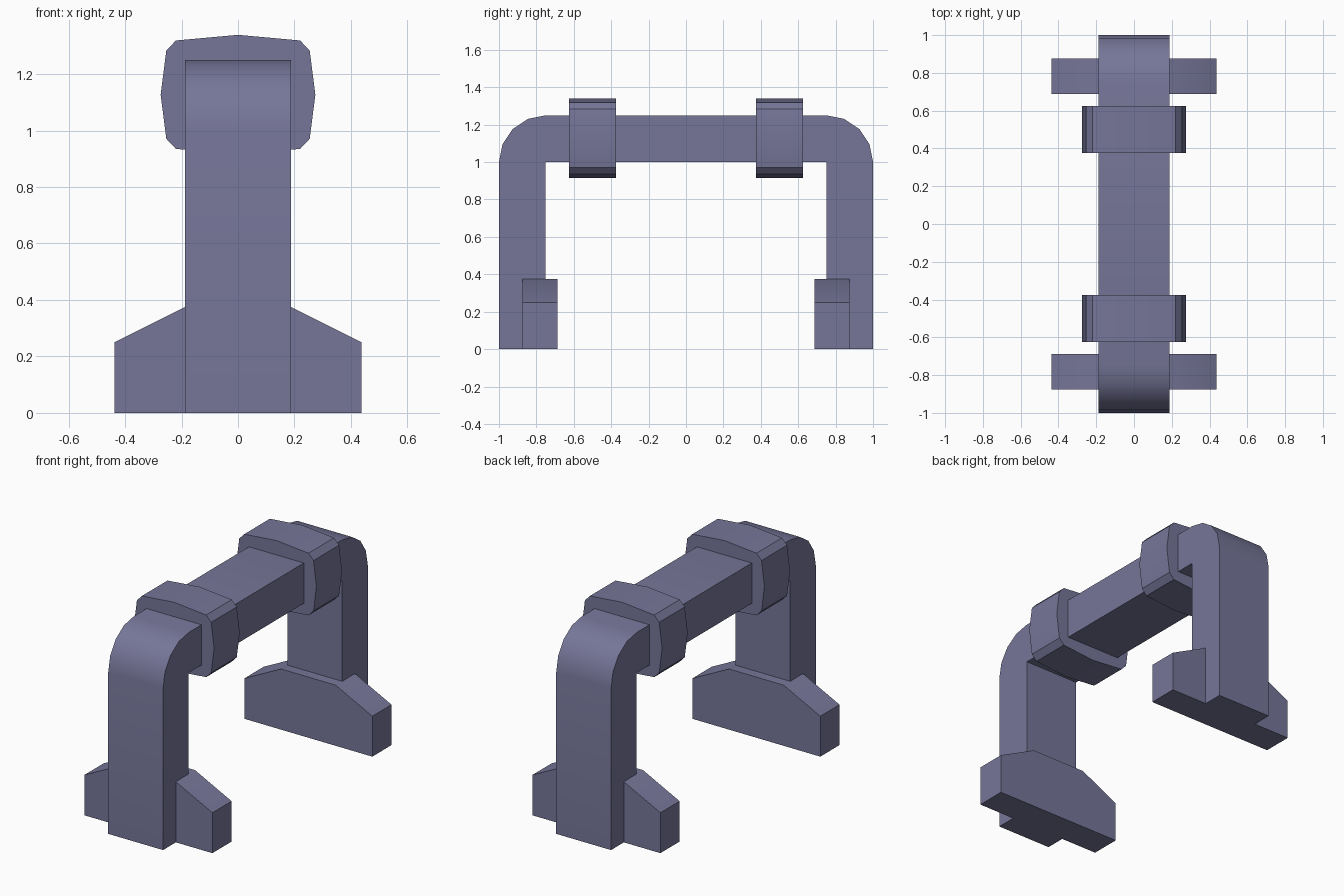
import bpy
import math

if "Cube" in bpy.data.objects:
    bpy.data.objects.remove(bpy.data.objects["Cube"])

mat = bpy.data.materials.new("slate violet")
mat.diffuse_color = (0.181, 0.181, 0.319, 1)
mat.use_nodes = True
mat.node_tree.nodes["Principled BSDF"].inputs["Base Color"].default_value = mat.diffuse_color


def prism(name, profile, axis, lo, hi):
    """Extrude a closed 2D profile along x (points are y,z) or y (points are x,z)."""
    def place(p, t):
        return (t, p[0], p[1]) if axis == "x" else (p[0], t, p[1])
    n = len(profile)
    verts = [place(p, lo) for p in profile] + [place(p, hi) for p in profile]
    faces = [tuple(range(n)), tuple(range(2 * n - 1, n - 1, -1))]
    faces += [(i, i + n, (i + 1) % n + n, (i + 1) % n) for i in range(n)]
    mesh = bpy.data.meshes.new(name)
    mesh.from_pydata(verts, [], faces)
    mesh.materials.append(mat)
    obj = bpy.data.objects.new(name, mesh)
    bpy.context.collection.objects.link(obj)
    bpy.ops.object.select_all(action="DESELECT")
    obj.select_set(True)
    bpy.context.view_layer.objects.active = obj
    # consistent outward normals
    bpy.ops.object.mode_set(mode="EDIT")
    bpy.ops.mesh.select_all(action="SELECT")
    bpy.ops.mesh.normals_make_consistent(inside=False)
    bpy.ops.object.mode_set(mode="OBJECT")
    bpy.ops.object.shade_smooth_by_angle(angle=math.radians(30))
    return obj


# Handle frame: rounded outer corners, square inner corners
arc = [(0.75 + 0.25 * math.cos(math.radians(a)), 1 + 0.25 * math.sin(math.radians(a)))
       for a in (0, 22.5, 45, 67.5, 90)]
half = [(0.75, 1), (0.75, 0), (1, 0)] + arc
frame = half + [(-y, z) for y, z in reversed(half)]
prism("handle_frame", frame, "x", -0.1875, 0.1875)

# Grip band section, symmetric in both directions about its centre height
mid = 1.127
quarter = [(0.22, 0.192), (0.254, 0.156)]
side = [(0, 0.212)] + quarter + [(0.274, 0)] + [(x, -z) for x, z in reversed(quarter)] + [(0, -0.212)]
band = [(x, mid + z) for x, z in side] + [(-x, mid + z) for x, z in side[-2:0:-1]]

# Foot with sloped shoulders
foot = [(-0.4375, 0), (0.4375, 0), (0.4375, 0.25), (0.1875, 0.375),
        (-0.1875, 0.375), (-0.4375, 0.25)]

for label, s in (("front", -1), ("back", 1)):
    prism(label + "_band", band, "y", *sorted((s * 0.375, s * 0.625)))
    prism(label + "_foot", foot, "y", *sorted((s * 0.6875, s * 0.875)))
